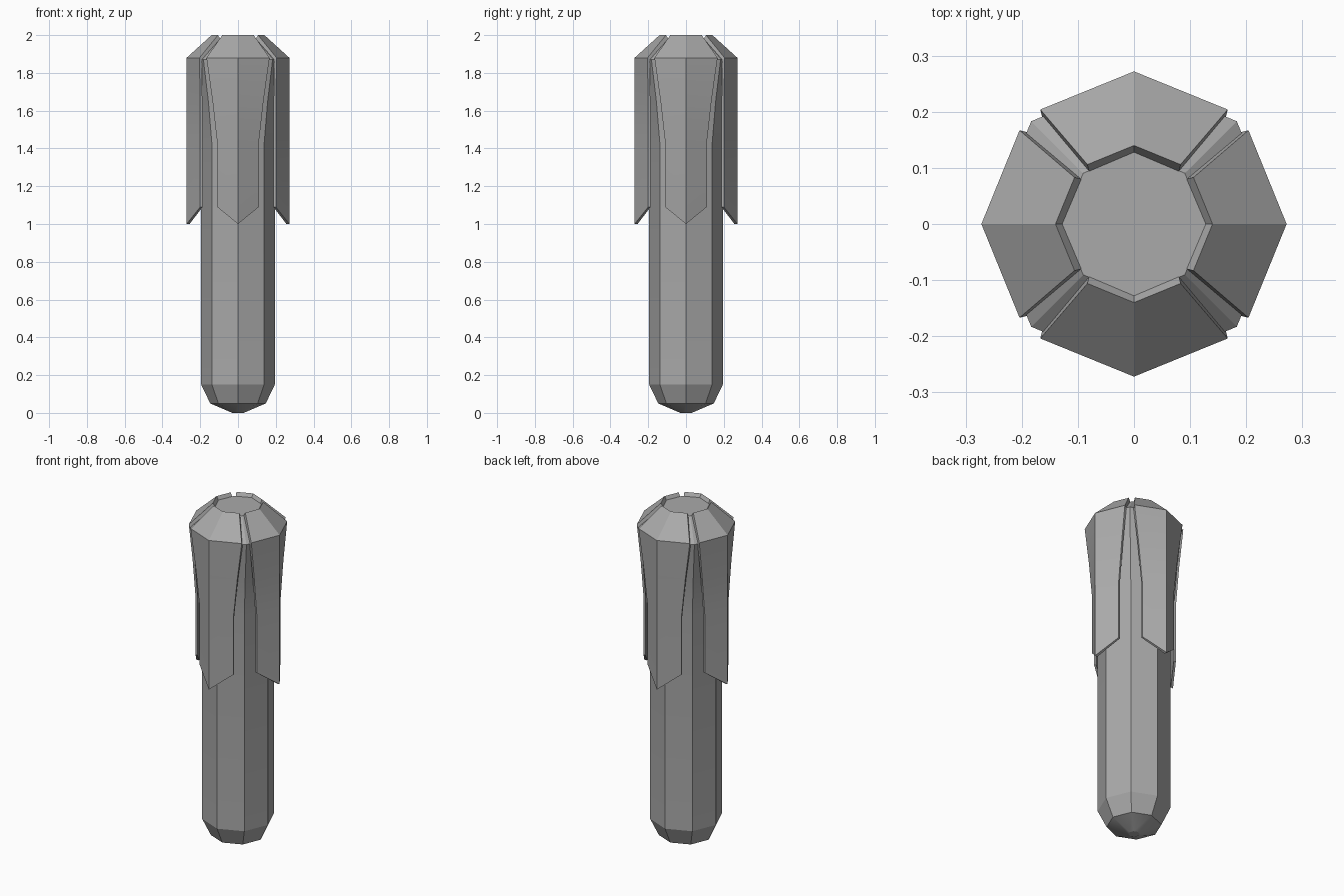
import bpy, bmesh, math
from mathutils import Matrix

old = bpy.data.objects.get("Cube")
if old:
    bpy.data.objects.remove(old, do_unlink=True)

GREY = (0.4, 0.4, 0.4, 1)
mat = bpy.data.materials.new("plain grey")
mat.use_nodes = True
mat.diffuse_color = GREY
mat.node_tree.nodes["Principled BSDF"].inputs["Base Color"].default_value = GREY


def finish(bm, name):
    bmesh.ops.recalc_face_normals(bm, faces=bm.faces)
    me = bpy.data.meshes.new(name)
    bm.to_mesh(me)
    bm.free()
    me.materials.append(mat)
    ob = bpy.data.objects.new(name, me)
    bpy.context.collection.objects.link(ob)
    bpy.ops.object.select_all(action="DESELECT")
    ob.select_set(True)
    bpy.context.view_layer.objects.active = ob
    bpy.ops.object.shade_smooth_by_angle(angle=math.radians(20))
    return ob


# Eight-sided core: (radius, height) profile with a flared, chamfered head
profile = [(0.03, 0), (0.147, 0.05), (0.195, 0.15), (0.195, 1.42),
           (0.222, 1.65), (0.259, 1.87), (0.128, 1.98)]
bm = bmesh.new()
rings = []
for r, z in profile:
    rings.append([bm.verts.new((r * math.cos(i * math.pi / 4),
                                r * math.sin(i * math.pi / 4), z)) for i in range(8)])
for a, b in zip(rings, rings[1:]):
    for i in range(8):
        j = (i + 1) % 8
        bm.faces.new((a[i], a[j], b[j], b[i]))
bm.faces.new(rings[0])
bm.faces.new(rings[-1])
finish(bm, "core")

# Folded plate rows: half width, edge distance, fold distance, edge height, fold height
outer = [(0.083, 0.106, 0.14, 2.0, 2.0), (0.167, 0.204, 0.272, 1.88, 1.88),
         (0.136, 0.201, 0.272, 1.66, 1.66), (0.11, 0.2, 0.272, 1.43, 1.43),
         (0.11, 0.2, 0.272, 1.09, 1.0)]
inner = [(t - 0.003, e - 0.012, f - 0.016 + (0.004 if k == 0 else 0),
          ze - (0.02 if k < 2 else 0), zf - (0.02 if k < 2 else 0))
         for k, (t, e, f, ze, zf) in enumerate(outer)]


def plate(name, angle):
    bm = bmesh.new()

    def grid(rows):
        return [[bm.verts.new(p) for p in ((-t, -e, ze), (0, -f, zf), (t, -e, ze))]
                for t, e, f, ze, zf in rows]

    out, inn = grid(outer), grid(inner)
    for g in (out, inn):
        for a, b in zip(g, g[1:]):
            for i in range(2):
                bm.faces.new((a[i], a[i + 1], b[i + 1], b[i]))
    # Side walls, then top and bottom rims
    for k in range(len(out) - 1):
        for i in (0, 2):
            bm.faces.new((out[k][i], out[k + 1][i], inn[k + 1][i], inn[k][i]))
    for k in (0, -1):
        for i in range(2):
            bm.faces.new((out[k][i], out[k][i + 1], inn[k][i + 1], inn[k][i]))
    bm.transform(Matrix.Rotation(angle, 4, "Z"))
    finish(bm, name)


for k, side in enumerate(("front", "left", "back", "right")):
    plate(side + "_plate", k * math.pi / 2)
